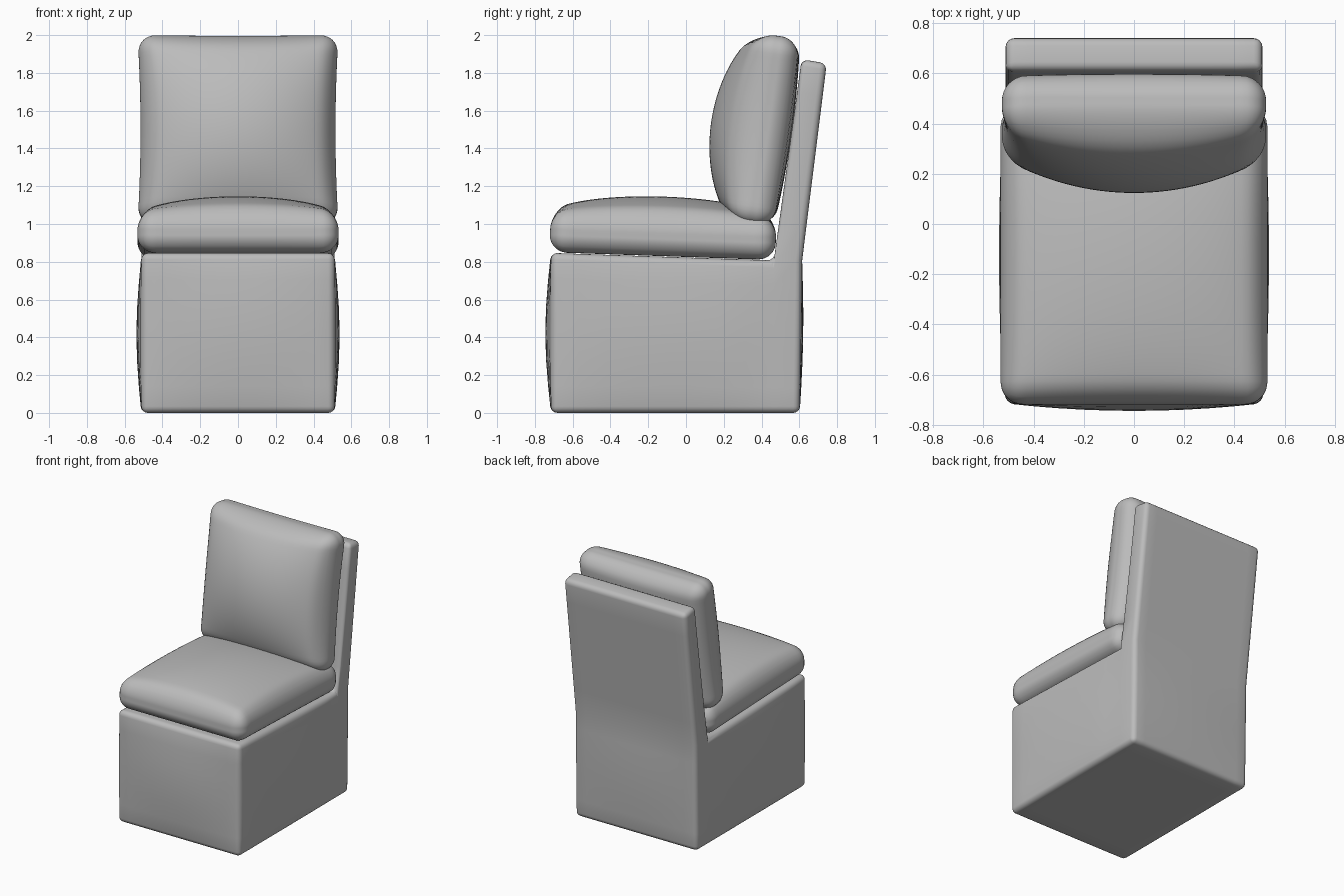
import bpy, bmesh, math
from mathutils import Vector

if "Cube" in bpy.data.objects:
    bpy.data.objects.remove(bpy.data.objects["Cube"])

fabric = bpy.data.materials.new("grey fabric")
fabric.diffuse_color = (0.5, 0.5, 0.5, 1)
fabric.use_nodes = True
fabric.node_tree.nodes["Principled BSDF"].inputs["Base Color"].default_value = fabric.diffuse_color


def add_object(name, bm):
    bmesh.ops.recalc_face_normals(bm, faces=bm.faces[:])
    for f in bm.faces:
        f.smooth = True
    me = bpy.data.meshes.new(name)
    bm.to_mesh(me)
    bm.free()
    me.materials.append(fabric)
    ob = bpy.data.objects.new(name, me)
    bpy.context.collection.objects.link(ob)
    return ob


def cushion(name, half, r, dome, under, power, pinch, loc, tilt):
    """Rounded box with a domed top (local +z) and slightly pinched sides."""
    bm = bmesh.new()
    bmesh.ops.create_cube(bm, size=2)
    bmesh.ops.subdivide_edges(bm, edges=bm.edges[:], cuts=40, use_grid_fill=True)
    for v in bm.verts:
        p = Vector([v.co[i] * half[i] for i in range(3)])
        inner = Vector([max(-(half[i] - r), min(half[i] - r, p[i])) for i in range(3)])
        d = p - inner
        if d.length > 1e-6:
            p = inner + d.normalized() * r
        a = max(0.0, 1 - (p.x / half[0]) ** 2)
        b = max(0.0, 1 - (p.y / half[1]) ** 2)
        f = (a * b) ** power
        t = (p.z + half[2]) / (2 * half[2])
        p.z += f * (dome * t - under * (1 - t))
        p.x *= 1 - pinch * b
        p.y *= 1 - pinch * 0.3 * a
        v.co = p
    ob = add_object(name, bm)
    ob.location = loc
    ob.rotation_euler.x = math.radians(tilt)
    return ob


# Upholstered frame: a cell grid in an L shape, seat block plus raked back
NX, NY, NB, NT = 10, 8, 6, 6      # across, seat depth, seat height, back height
Y0, Y1 = -0.715, 0.465


def frame_point(i, j, k):
    u = 2 * i / NX - 1
    t = min(j / NY, 1)
    s = min(k / NB, 1)
    up = max(0, (k - NB) / NT)
    y = Y0 + (Y1 - Y0) * t
    z = s * (0.847 - 0.04 * t)
    swell = math.sin(math.pi * s)
    x = u * (0.512 + 0.026 * swell * max(0, math.sin(math.pi * t)) ** 0.5)
    y -= 0.03 * swell * (1 - u * u) * (1 - t)
    if j > NY:                                    # rear surface
        y = 0.602 + 0.013 * s + 0.012 * swell * (1 - u * u)
        y += 0.13 * up
        z += up * (1.85 - z)
    else:
        y += 0.147 * up
        z += up * (1.872 - z)
    return x, y, z


cells = {(i, j, k) for i in range(NX) for j in range(NY + 1) for k in range(NB + NT)
         if k < NB or j == NY}
bm = bmesh.new()
verts = {}


def vert(key):
    if key not in verts:
        verts[key] = bm.verts.new(frame_point(*key))
    return verts[key]


for c in cells:
    for ax in range(3):
        for side in (0, 1):
            n = list(c)
            n[ax] += 2 * side - 1
            if tuple(n) in cells:
                continue
            loop = []
            for da, db in ((0, 0), (1, 0), (1, 1), (0, 1)):
                q = list(c)
                q[ax] += side
                q[(ax + 1) % 3] += da
                q[(ax + 2) % 3] += db
                loop.append(vert(tuple(q)))
            bm.faces.new(loop)
frame = add_object("frame", bm)
bev = frame.modifiers.new("soft edges", 'BEVEL')
bev.width = 0.035
bev.segments = 4
bev.limit_method = 'ANGLE'
bev.angle_limit = math.radians(40)

# Loose cushions
cushion("seat_cushion", (0.532, 0.598, 0.105), 0.09, 0.105, 0.0, 0.6, 0.0,
        (0, -0.122, 0.935), -2)
cushion("back_cushion", (0.532, 0.505, 0.11), 0.095, 0.18, 0.03, 0.75, 0.03,
        (0, 0.42, 1.497), 82)
